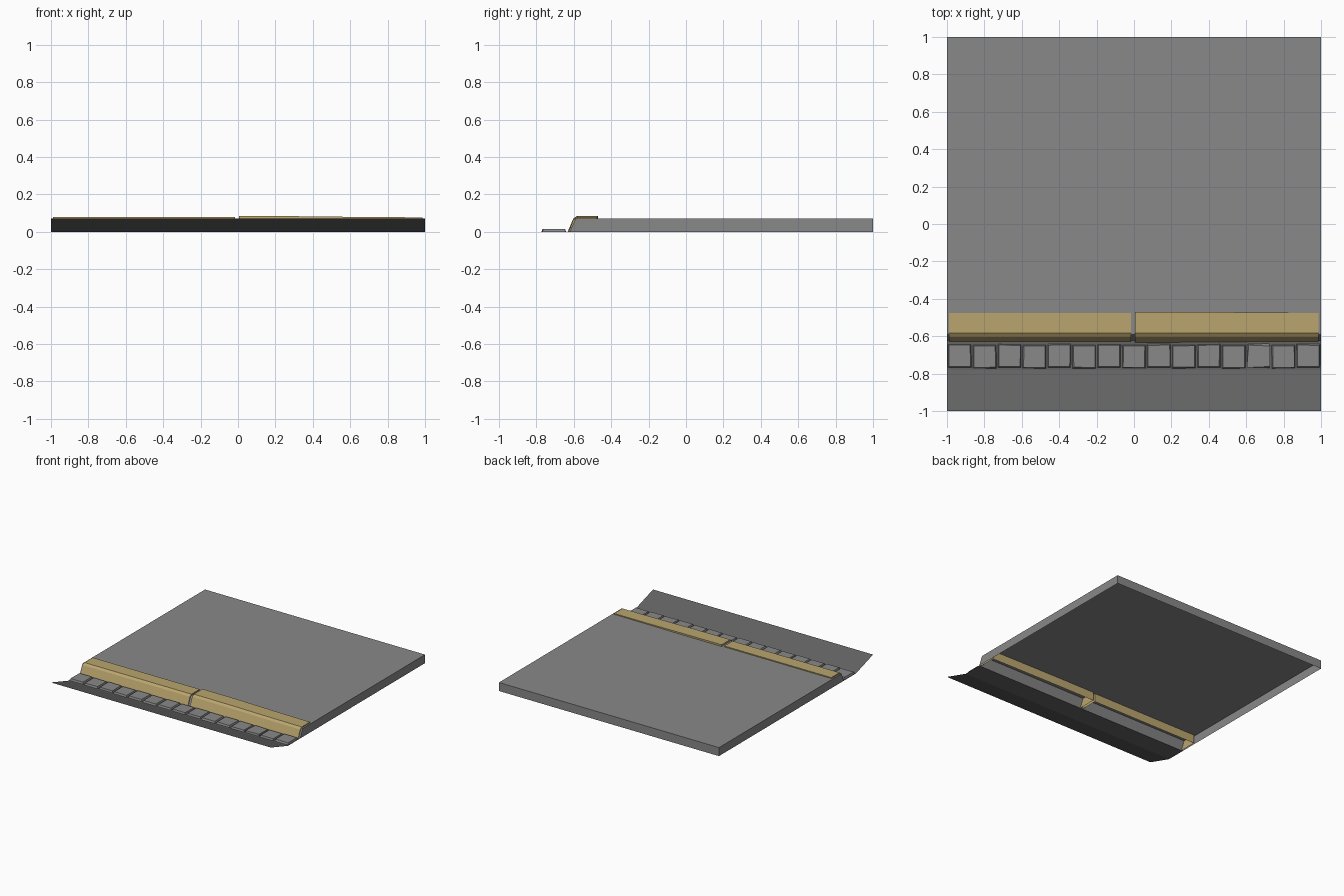
import bpy, bmesh, random

if "Cube" in bpy.data.objects:
    bpy.data.objects.remove(bpy.data.objects["Cube"])

random.seed(4)


def mat(name, rgb):
    m = bpy.data.materials.new(name)
    m.diffuse_color = (*rgb, 1)
    m.use_nodes = True
    m.node_tree.nodes["Principled BSDF"].inputs["Base Color"].default_value = m.diffuse_color
    return m


PAVING = mat("paving_grey", (0.25, 0.25, 0.25))
ASPHALT = mat("asphalt_grey", (0.125, 0.125, 0.125))
STONE = mat("kerb_sandstone", (0.49, 0.375, 0.155))


def finish(bm, name, material):
    me = bpy.data.meshes.new(name)
    bm.to_mesh(me)
    bm.free()
    me.materials.append(material)
    ob = bpy.data.objects.new(name, me)
    bpy.context.collection.objects.link(ob)
    return ob


def loft(name, sections, material, caps=False):
    """Skin (x, [(y, z), ...]) sections into an open sheet; listed back to front it faces up."""
    bm = bmesh.new()
    rows = [[bm.verts.new((x, y, z)) for y, z in prof] for x, prof in sections]
    for a, b in zip(rows, rows[1:]):
        for i in range(len(a) - 1):
            bm.faces.new((a[i], a[i + 1], b[i + 1], b[i]))
    if caps:
        bm.faces.new(rows[0][::-1])
        bm.faces.new(rows[-1])
    return finish(bm, name, material)


# Pavement: shell open underneath, with sloped riser behind the kerb
pavement = [(1, 0), (1, 0.07), (-0.59, 0.07), (-0.622, 0)]
loft("pavement", [(-1, pavement), (1, pavement)], PAVING, caps=True)

# Road: thin sheet, flat gutter then rising to the front edge
road = [(-0.622, 0), (-0.78, 0), (-1, 0.07)]
loft("road", [(-1, road), (1, road)], ASPHALT)


# Kerb stones: chamfered sections, open underneath
def kerb(back, top, front):
    return [(back, 0), (back, top), (-0.583, top), (-0.603, top - 0.014), (front, 0)]


loft("kerb_stone_left", [(-0.988, kerb(-0.476, 0.078, -0.628)),
                         (-0.015, kerb(-0.476, 0.078, -0.628))], STONE, caps=True)
loft("kerb_stone_right", [(0.006, kerb(-0.470, 0.084, -0.633)),
                          (0.32, kerb(-0.470, 0.083, -0.632)),
                          (0.67, kerb(-0.473, 0.079, -0.629)),
                          (0.987, kerb(-0.476, 0.077, -0.627))], STONE, caps=True)

# Gutter setts: a row of slightly uneven, tapered blocks
for i in range(15):
    cx = -0.932 + i * 1.864 / 14
    cy = -0.705 - (0.004 if i % 2 else 0)
    wobble = 0.006 if i == 12 else 0.0015
    bm = bmesh.new()
    bmesh.ops.create_cube(bm, size=1)
    for v in bm.verts:
        top = v.co.z > 0
        size = 0.114 if top else 0.124
        jx, jy = (random.uniform(-wobble, wobble) for _ in "xy")
        v.co = (cx + v.co.x * size + jx, cy + v.co.y * size + jy, 0.015 if top else 0)
    # the underside rests on the road sheet, so leave it open
    bmesh.ops.delete(bm, geom=[f for f in bm.faces if f.normal.z < -0.5
                               or all(v.co.z < 0.001 for v in f.verts)], context='FACES')
    finish(bm, f"gutter_sett_{i + 1}", PAVING)
